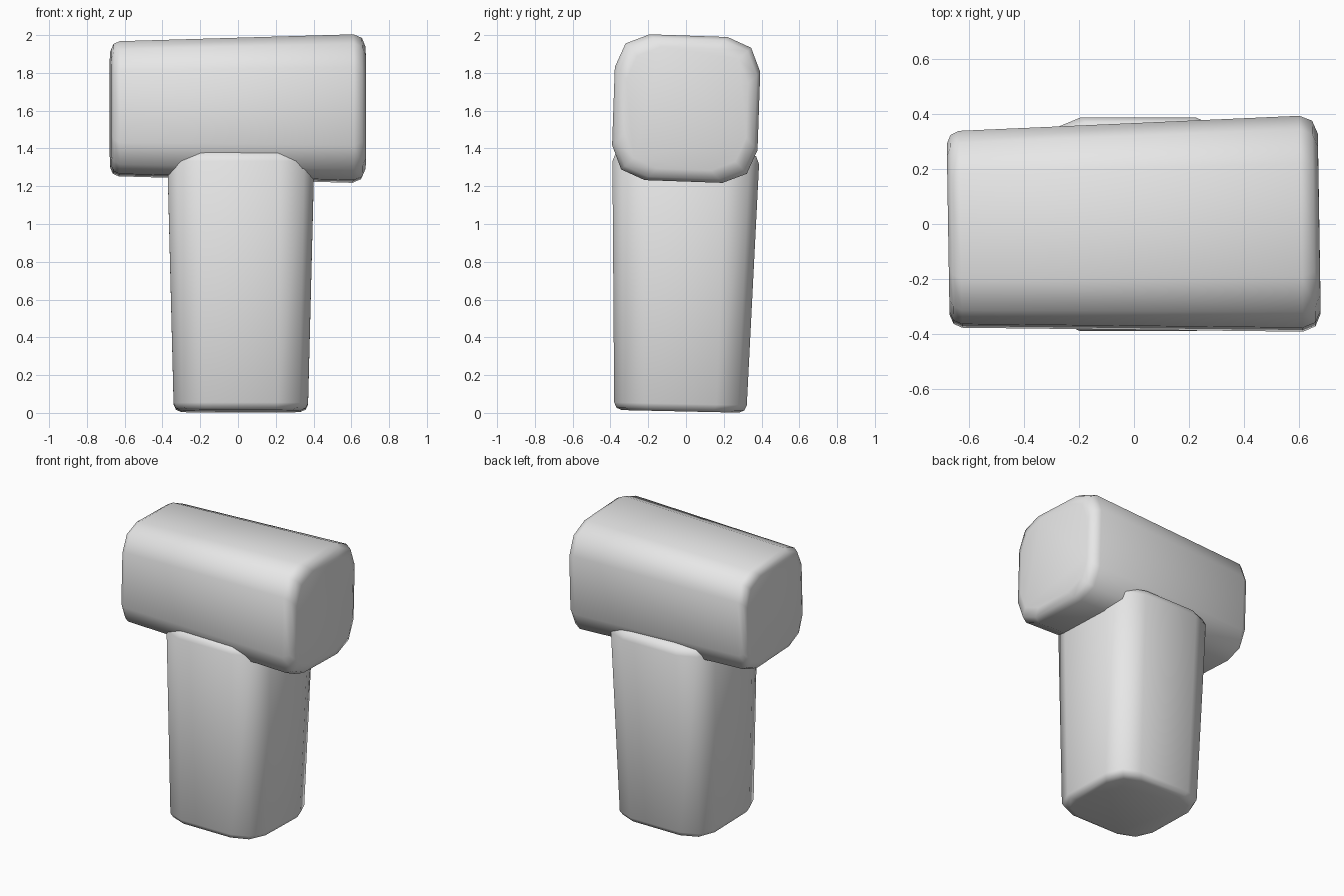
import bpy, bmesh, math
from mathutils import Vector

default = bpy.data.objects.get("Cube")
if default:
    bpy.data.objects.remove(default)

grey = bpy.data.materials.new("plain grey")
grey.use_nodes = True
grey.diffuse_color = (0.8, 0.8, 0.8, 1)
grey.node_tree.nodes["Principled BSDF"].inputs["Base Color"].default_value = (0.8, 0.8, 0.8, 1)


def section(hu, hv, radius, inset):
    """Rounded rectangle with two segments per corner."""
    pts = []
    r = radius
    for k, (su, sv) in enumerate([(1, 1), (-1, 1), (-1, -1), (1, -1)]):
        for step in range(3):
            a = math.radians(90 * k + 45 * step)
            pts.append((su * (hu - inset - r) + r * math.cos(a),
                        sv * (hv - inset - r) + r * math.sin(a)))
    return pts


def rounded_block(name, start, end, size_a, size_b, radii, bevels, u_hint, roll=0):
    """Tapered block lofted along its axis, with softened ends."""
    start, end = Vector(start), Vector(end)
    axis = (end - start).normalized()
    u = Vector(u_hint)
    u = (u - axis * u.dot(axis)).normalized()
    v = axis.cross(u)
    c, s = math.cos(roll), math.sin(roll)
    u, v = u * c + v * s, v * c - u * s
    length = (end - start).length
    ba, bb = bevels
    # distance along the axis, inward inset
    stations = [(0, ba), (ba * 0.3, ba * 0.3), (ba, 0),
                (length - bb, 0), (length - bb * 0.3, bb * 0.3), (length, bb)]
    bm = bmesh.new()
    rings = []
    for d, inset in stations:
        t = d / length
        hu, hv = (a + (b - a) * t for a, b in zip(size_a, size_b))
        r = radii[0] + (radii[1] - radii[0]) * t
        rings.append([bm.verts.new(start + axis * d + u * p + v * q)
                      for p, q in section(hu, hv, r, inset)])
    for low, high in zip(rings, rings[1:]):
        for i in range(len(low)):
            j = (i + 1) % len(low)
            bm.faces.new((low[i], low[j], high[j], high[i]))
    bm.faces.new(rings[0][::-1])
    bm.faces.new(rings[-1])
    bmesh.ops.recalc_face_normals(bm, faces=bm.faces)
    for f in bm.faces:
        f.smooth = True
    mesh = bpy.data.meshes.new(name)
    bm.to_mesh(mesh)
    bm.free()
    mesh.materials.append(grey)
    obj = bpy.data.objects.new(name, mesh)
    bpy.context.collection.objects.link(obj)
    return obj


# Upright post, wider at the top
rounded_block("post", (0.015, -0.03, 0.008), (0.015, 0, 1.385),
              (0.355, 0.35), (0.39, 0.39), (0.16, 0.18), (0.04, 0.06), (1, 0, 0))

# Crossbar, wider at the +x end
rounded_block("crossbar", (-0.675, -0.02, 1.61), (0.673, 0.002, 1.611),
              (0.35, 0.35), (0.387, 0.388), (0.16, 0.18), (0.045, 0.065),
              (0, 1, 0), math.radians(-2))
